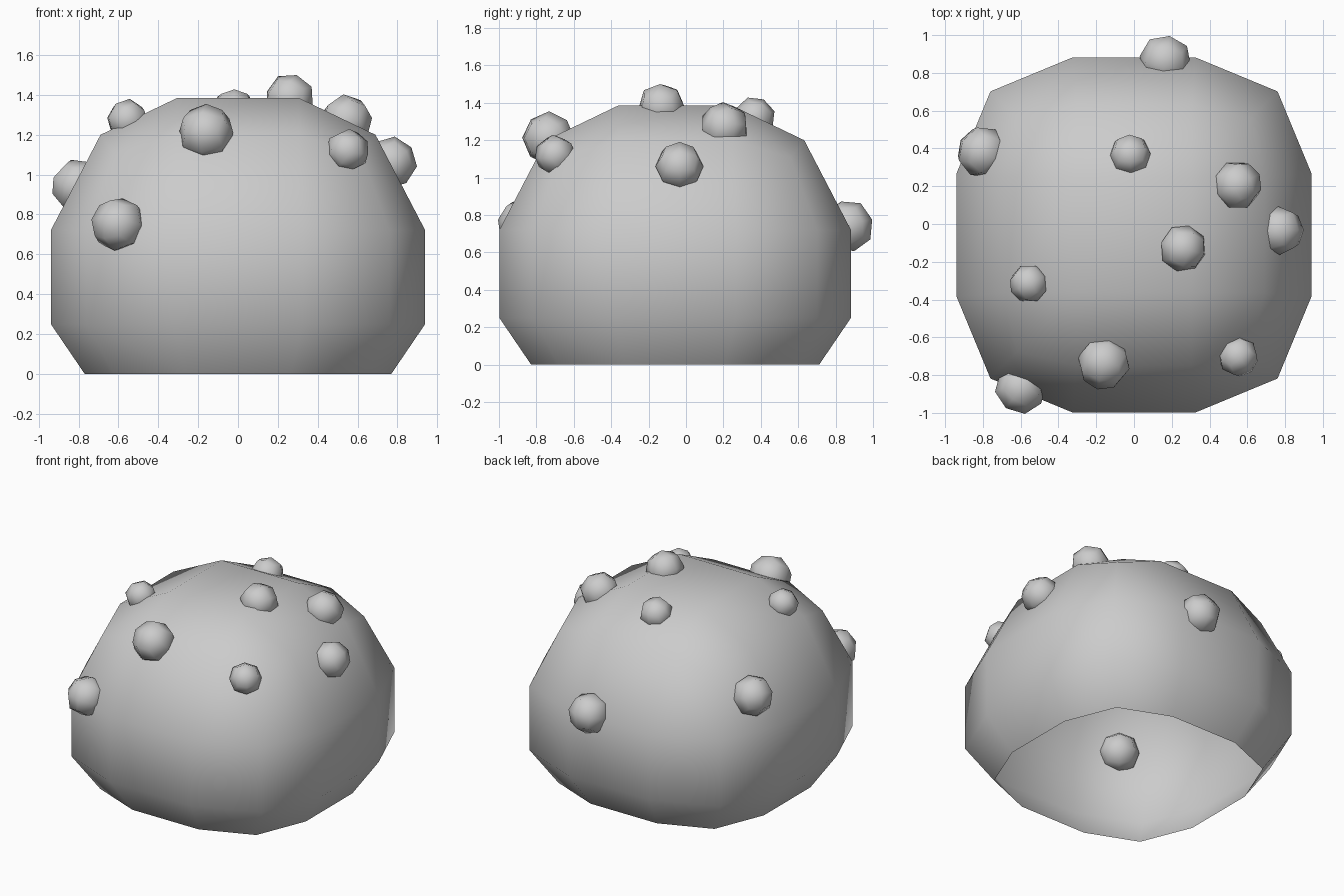
import bpy, bmesh
from mathutils import Vector

if "Cube" in bpy.data.objects:
    bpy.data.objects.remove(bpy.data.objects["Cube"])

CY, CZ = -0.058, 0.485   # centre of the rounded-cube body


def finish(name, bm):
    bmesh.ops.recalc_face_normals(bm, faces=bm.faces)
    for f in bm.faces:
        f.smooth = True
    me = bpy.data.meshes.new(name)
    bm.to_mesh(me)
    bm.free()
    ob = bpy.data.objects.new(name, me)
    bpy.context.collection.objects.link(ob)
    return ob


def cube_grid(cuts):
    bm = bmesh.new()
    bmesh.ops.create_cube(bm, size=2)
    bmesh.ops.subdivide_edges(bm, edges=bm.edges[:], cuts=cuts, use_grid_fill=True)
    return bm


# Body: 3x3 rounded cube with an open bottom
# per row: {number of outer coords: (outer, inner, z)}
rows = [
    {1: (0.77, 0.266, 0.0), 2: (0.625, 0, 0.0)},
    {1: (0.94, 0.325, 0.25), 2: (0.76, 0, 0.25)},
    {1: (0.94, 0.325, 0.72), 2: (0.76, 0, 0.72)},
    {0: (0, 0.305, 1.385), 1: (0.69, 0.305, 1.2), 2: (0.618, 0, 1.106)},
]
bm = cube_grid(2)
under = [f for f in bm.faces if f.calc_center_median().z < -0.99]
bmesh.ops.delete(bm, geom=under, context='FACES')
for v in bm.verts:
    row = rows[round((v.co.z + 1) * 1.5)]
    outer = [abs(c) > 0.9 for c in v.co.xy]
    o, i, z = row[sum(outer)]
    x, y = [(o if out else i) * (1 if c > 0 else -1) for c, out in zip(v.co.xy, outer)]
    v.co = (x, y + CY, z)
finish("body", bm)


# Bumps: small rounded cubes half sunk into the shell, facing outwards
def bump(n, x, y, z, r):
    bm = cube_grid(1)
    for v in bm.verts:
        k = sum(abs(c) > 0.5 for c in v.co)
        v.co *= (0, 1.0, 0.73, 0.58)[k] * r
    ob = finish(f"bump_{n:02d}", bm)
    ob.location = (x, y, z)
    ob.rotation_mode = 'QUATERNION'
    ob.rotation_quaternion = Vector((x, y - CY, z - CZ)).to_track_quat('Z', 'Y')


bumps = [
    (-0.60, -0.87, 0.75, 0.135),
    (-0.16, -0.735, 1.21, 0.14),
    (0.55, -0.70, 1.12, 0.107),
    (-0.555, -0.315, 1.275, 0.103),
    (0.26, -0.13, 1.38, 0.125),
    (0.768, -0.035, 1.06, 0.128),
    (0.545, 0.205, 1.27, 0.13),
    (-0.02, 0.365, 1.32, 0.11),
    (-0.80, 0.38, 0.94, 0.137),
    (0.165, 0.865, 0.74, 0.137),
]
for n, b in enumerate(bumps, 1):
    bump(n, *b)
